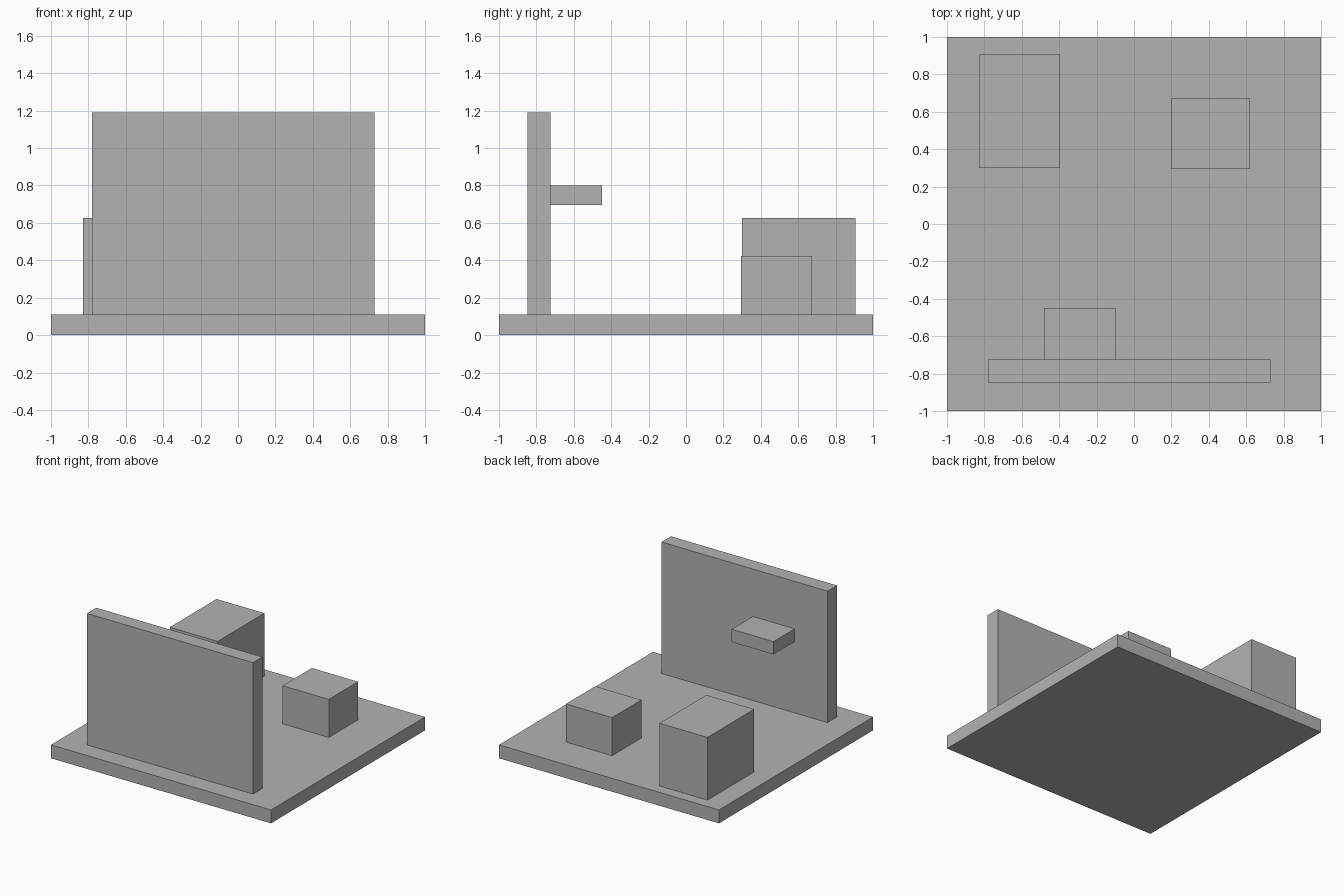
import bpy
import bmesh
from mathutils import Matrix, Vector

default_cube = bpy.data.objects.get("Cube")
if default_cube:
    bpy.data.objects.remove(default_cube, do_unlink=True)

# Single plain grey
GREY = (0.45, 0.45, 0.45, 1.0)
grey = bpy.data.materials.new("plain_grey")
grey.use_nodes = True
grey.diffuse_color = GREY
for node in grey.node_tree.nodes:
    if node.type == "BSDF_PRINCIPLED":
        node.inputs["Base Color"].default_value = GREY


def add_block(name, low, high):
    """Flat-faced box spanning two opposite corners."""
    low, high = Vector(low), Vector(high)
    size = high - low
    bm = bmesh.new()
    bmesh.ops.create_cube(
        bm, size=1,
        matrix=Matrix.Translation(size / 2) @ Matrix.Diagonal(size).to_4x4())
    mesh = bpy.data.meshes.new(name)
    bm.to_mesh(mesh)
    bm.free()
    mesh.materials.append(grey)
    block = bpy.data.objects.new(name, mesh)
    block.location = low
    bpy.context.collection.objects.link(block)
    return block


FLOOR_TOP = 0.11
WALL_BACK = -0.725

# Ground slab
add_block("floor_slab", (-1, -1, 0), (1, 1, FLOOR_TOP))

# Upright wall with a shelf on its inner side
add_block("front_wall", (-0.78, -0.847, FLOOR_TOP), (0.73, WALL_BACK, 1.19))
add_block("wall_shelf", (-0.48, WALL_BACK, 0.695), (-0.10, -0.45, 0.80))

# Two free-standing blocks
add_block("large_block", (-0.83, 0.30, FLOOR_TOP), (-0.395, 0.907, 0.625))
add_block("small_block", (0.20, 0.293, FLOOR_TOP), (0.62, 0.673, 0.423))
